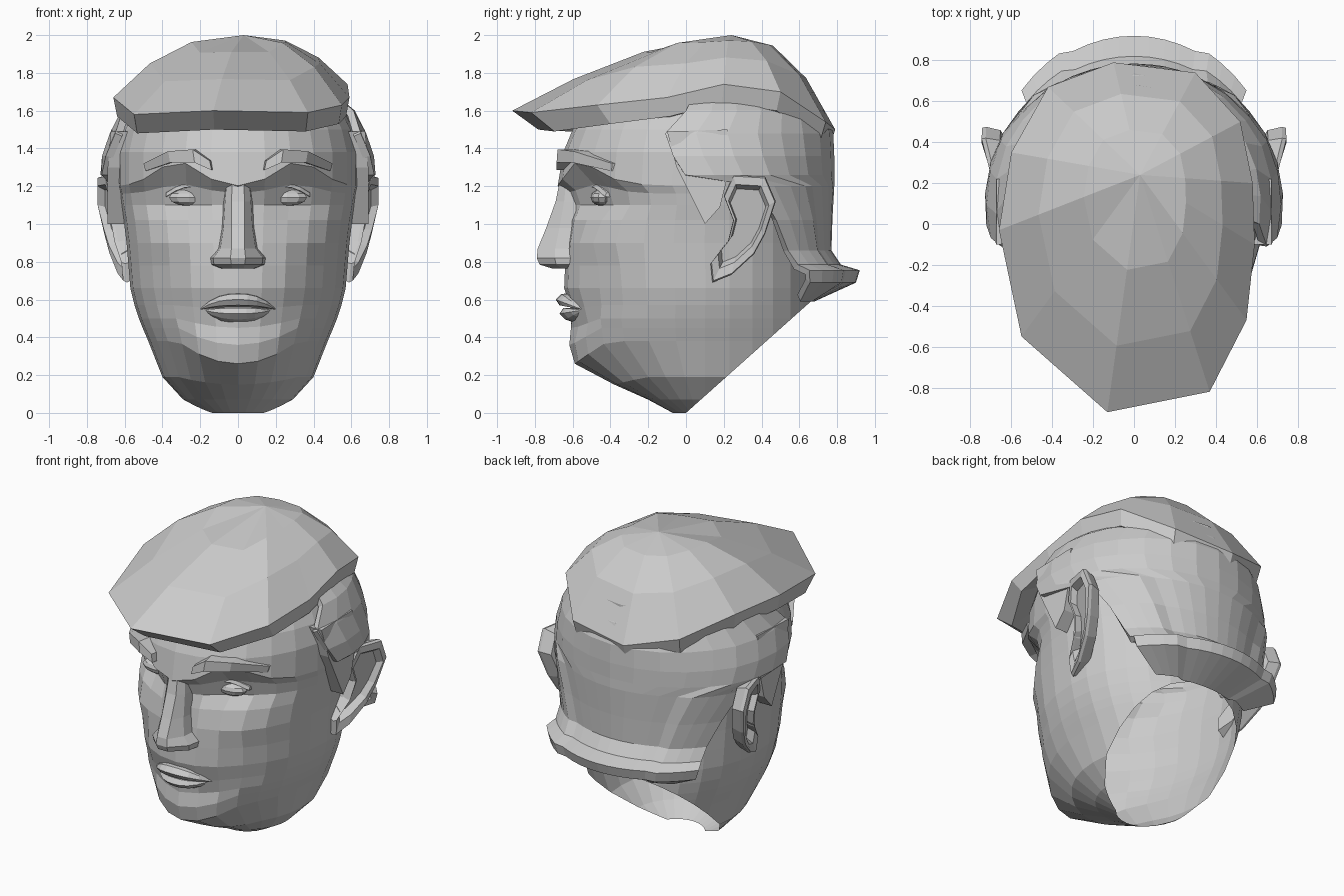
import bpy, bmesh, math
from mathutils import Vector

if "Cube" in bpy.data.objects:
    bpy.data.objects.remove(bpy.data.objects["Cube"])


def finish(name, bm, thickness=0, mirror=False):
    bmesh.ops.recalc_face_normals(bm, faces=bm.faces)
    me = bpy.data.meshes.new(name)
    bm.to_mesh(me)
    bm.free()
    ob = bpy.data.objects.new(name, me)
    bpy.context.collection.objects.link(ob)
    if thickness:
        m = ob.modifiers.new("thick", 'SOLIDIFY')
        m.thickness, m.offset = thickness, -1
    if mirror:
        ob.modifiers.new("mirror", 'MIRROR').use_axis[0] = True
    return ob


def loft(rows, closed=False, cap_start=False, cap_end=False):
    bm = bmesh.new()
    vs = [[bm.verts.new(p) for p in r] for r in rows]
    n = len(rows[0])
    for a, b in zip(vs, vs[1:]):
        for i in range(n if closed else n - 1):
            j = (i + 1) % n
            bm.faces.new((a[i], a[j], b[j], b[i]))
    if cap_start:
        bm.faces.new(vs[0])
    if cap_end:
        bm.faces.new(vs[-1])
    return bm


# Head: stacked rings (z, half width, front y, lift toward the sides), cut open along the neck
RINGS = [(0, .17, -.07, 0), (.07, .29, -.2, 0), (.15, .40, -.38, .4), (.26, .475, -.585, 1.2),
         (.36, .505, -.6, .9), (.45, .525, -.61, .5), (.55, .548, -.61, .2), (.66, .57, -.645, 0),
         (.78, .58, -.64, 0), (.9, .59, -.63, 0), (1.02, .605, -.62, 0), (1.1, .62, -.62, 0),
         (1.18, .63, -.64, 0), (1.26, .64, -.68, 0), (1.38, .64, -.65, 0), (1.5, .61, -.6, 0),
         (1.6, .56, -.52, 0), (1.7, .45, -.4, 0)]
# x, z, spread x, spread z, depth
DENTS = [(.29, 1.13, .17, .09, .11), (.4, .68, .12, .12, .03), (.17, .45, .1, .05, .03),
         (.4, .93, .12, .06, -.03), (0, .34, .12, .06, -.02), (.5, 1.15, .1, .08, .04)]


def head_point(z, w, yf, lift, a):
    yc, yb = .1, .68
    x = w * math.sin(a)
    c = math.cos(a)
    y = yc - (yc - yf) * c if c > 0 else yc - (yb - yc) * c
    z0 = z
    z += lift * min(x * x, .1)
    if c > 0:
        if z0 == 1.26:      # arched brow ridge
            z += -.06 + .13 * math.exp(-((abs(x) - .32) / .16) ** 2)
        elif z0 == 1.18:
            z += -.02 + .05 * math.exp(-((abs(x) - .3) / .16) ** 2)
        for dx, dz, sx, sz, d in DENTS:
            y += d * math.exp(-((abs(x) - dx) / sx) ** 2 - ((z0 - dz) / sz) ** 2)
    return (x, y, z)


N = 28
bm = loft([[head_point(*r, 2 * math.pi * i / N) for i in range(N)] for r in RINGS], True)
bmesh.ops.bisect_plane(bm, geom=bm.verts[:] + bm.edges[:] + bm.faces[:], plane_co=(0, 0, 0),
                       plane_no=Vector((0, .58, -.65)).normalized(), clear_outer=True)
finish("head", bm)

# Nose: flat ridge widening to the nostrils (z, ridge y, ridge half width, base half width)
rows = []
for z, y, r, b in [(1.22, -.67, .03, .07), (1.12, -.69, .035, .08), (.98, -.74, .035, .09),
                   (.87, -.785, .035, .11), (.82, -.79, .04, .155), (.785, -.775, .035, .15),
                   (.765, -.71, .03, .1)]:
    m = y * .5 - .3
    rows.append([(-b, -.56, z), (-b * .85, m, z), (-r, y, z), (r, y, z), (b * .85, m, z), (b, -.56, z)])
finish("nose", loft(rows, cap_start=True, cap_end=True))


# Lips: profiles swept between the mouth corners
def lip(name, width, profile):
    rows = []
    for i in range(-4, 5):
        t = i / 4
        k = 1 - abs(t) ** 2.5
        rows.append([(width * t, -.54 + (y + .54) * (.1 + .9 * k), .545 + (z - .545) * (.08 + .92 * k))
                     for y, z in profile])
    finish(name, loft(rows, True, True, True))


lip("upper_lip", .2, [(-.57, .635), (-.66, .63), (-.69, .6), (-.67, .57), (-.57, .555)])
lip("lower_lip", .18, [(-.57, .555), (-.65, .555), (-.67, .525), (-.64, .495), (-.57, .47)])

# Eyebrows: chunky bent bars
rows = []
for x, y, z, h in [(.15, -.67, 1.31, .025), (.24, -.67, 1.36, .035), (.37, -.585, 1.355, .03),
                   (.5, -.38, 1.30, .02)]:
    rows.append([(x, y - .01, z + h), (x - .01, y - .015, z - h), (x - .03, y + .1, z - h), (x - .02, y + .1, z + h)])
finish("eyebrows", loft(rows, True, True, True), mirror=True)

# Eyes
bm = bmesh.new()
bmesh.ops.create_uvsphere(bm, u_segments=10, v_segments=6, radius=1)
for v in bm.verts:
    v.co = Vector((.26 + .11 * v.co.x, -.445 + .06 * v.co.y, 1.14 + .045 * v.co.z))
finish("eyes", bm, mirror=True)

# Eyelids: thin arched ledges over the eyes
rows = []
for i in range(6):
    t = i / 5
    x, z = .14 + .24 * t, 1.145 + .05 * math.sin(math.pi * t)
    y = -.5 + .09 * t * t
    rows.append([(x, y - .02, z), (x, y - .01, z + .02), (x, y + .06, z + .03), (x, y + .05, z - .005)])
finish("eyelids", loft(rows, True, True, True), mirror=True)

# Ears: outline with a raised rim and hollow bowl
EAR = [(.14, .69), (.24, .73), (.36, .84), (.42, .95), (.475, 1.12), (.42, 1.25), (.25, 1.26),
       (.2, 1.15), (.25, 1.02), (.22, .9), (.13, .79)]


def ear_ring(scale, dx):
    return [(.66 + .25 * (y - .2) + .12 * (z - 1) + dx, .31 + (y - .31) * scale, 1.03 + (z - 1.03) * scale)
            for y, z in EAR]


finish("ears", loft([ear_ring(.9, -.09), ear_ring(1, -.02), ear_ring(.97, 0), ear_ring(.78, 0),
                     ear_ring(.68, -.04)], True, True, True), mirror=True)

# Sideburns
BURN = [(-.1, 1.49), (-.05, 1.3), (.1, 1.0), (.18, 1.09), (.22, 1.25), (.22, 1.5)]
finish("sideburns", loft([[(x0 - .12 * max(0, z - 1.35), y, z) for y, z in BURN] for x0 in (.58, .69)],
                         True, True, True), mirror=True)

# Side and back hair with outturned nape (z, half width, front edge y, back y, flare)
rows = []
for z, w, ys, yb, flare in [(1.7, .5, .05, .58, 0), (1.6, .62, 0, .73, 0), (1.48, .68, -.1, .78, 0),
                            (1.36, .72, -.06, .785, 0), (1.26, .73, .0, .785, 0), (1.2, .725, .36, .785, 0),
                            (1.02, .7, .46, .775, 0), (.86, .68, .52, .77, 0), (.785, .68, .55, .77, .05),
                            (.755, .68, .57, .77, .15), (.69, .68, .58, .77, .13), (.59, .6, .58, .68, 0)]:
    a0 = math.asin((ys - .1) / (yb - .1))
    arc = []
    for i in range(17):
        a = a0 + (math.pi - 2 * a0) * i / 16
        raised = 1.05 if (i < 4 or i > 12) and z < 1.5 else 1
        out = flare * (.4 + .6 * (1 - (abs(i - 8) / 8) ** 2))
        arc.append((w * math.cos(a) * (1 + .9 * flare), .1 + (yb - .1) * math.sin(a) * raised + out, z))
    rows.append(arc)
finish("back_hair", loft(rows), thickness=.04)

# Top hair: asymmetric swept slab rising from an angular rim to the crown
RIM = [(-.13, -.92, 1.6), (.37, -.82, 1.59), (.55, -.47, 1.63), (.59, -.1, 1.67), (.58, .2, 1.74),
       (.52, .5, 1.7), (.3, .74, 1.54), (-.1, .79, 1.5), (-.42, .67, 1.58), (-.6, .35, 1.67),
       (-.66, -.03, 1.67), (-.55, -.55, 1.58)]
APEX = (.03, .24, 2.0)


def dome(t):
    out = []
    for x, y, z in RIM:
        p = 1.65 if y < -.5 else 2.4
        f = 1 - (1 - t) ** p
        out.append((x + (APEX[0] - x) * t, y + (APEX[1] - y) * t, z + (APEX[2] - z) * f))
    return out


low = [(x * .97, y * (.85 if y < 0 else .96), z - .1) for x, y, z in RIM]
inner = [(x * .8, y * .62, 1.56) for x, y, z in RIM]
bm = loft([inner, low, RIM, dome(.28), dome(.6), dome(1)], True)
bmesh.ops.remove_doubles(bm, verts=bm.verts, dist=.0005)
finish("top_hair", bm)
